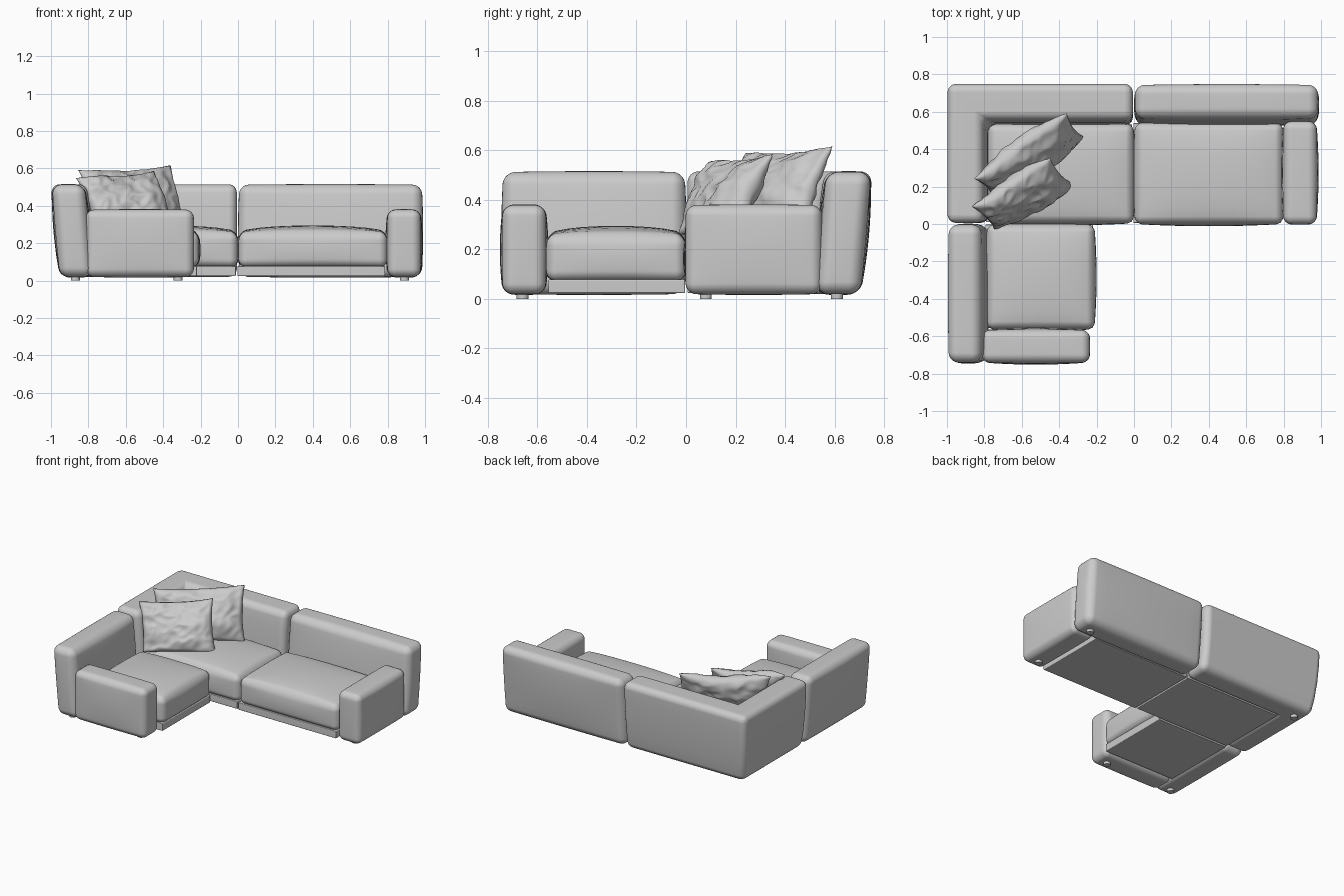
import bpy, bmesh, math
from mathutils import Vector, noise

if "Cube" in bpy.data.objects:
    bpy.data.objects.remove(bpy.data.objects["Cube"])


def finish(bm, name):
    bmesh.ops.recalc_face_normals(bm, faces=bm.faces)
    me = bpy.data.meshes.new(name)
    bm.to_mesh(me)
    bm.free()
    ob = bpy.data.objects.new(name, me)
    bpy.context.collection.objects.link(ob)
    for p in me.polygons:
        p.use_smooth = True
    return ob


def soft_box(name, lo, hi, r, bulge=(0, 0, 0), crown=0, lean=(0, 0)):
    """Upholstered block: rounded edges, puffed sides, crowned top, optional lean."""
    lo, hi = Vector(lo), Vector(hi)
    c, h = (lo + hi) / 2, (hi - lo) / 2
    bm = bmesh.new()
    bmesh.ops.create_cube(bm, size=2)
    bmesh.ops.subdivide_edges(bm, edges=bm.edges[:], cuts=19, use_grid_fill=True)
    for v in bm.verts:
        p, q = Vector(), Vector()
        for i in range(3):
            u, s = abs(v.co[i]), math.copysign(1, v.co[i])
            k = h[i] - r
            # outer half of the grid forms the rounded edge
            d = k * u / 0.5 if u < 0.5 else k + r * math.tan((u - 0.5) / 0.5 * math.pi / 4)
            p[i], q[i] = s * d, s * min(d, k)
        if (p - q).length > 1e-6:
            p = q + (p - q).normalized() * r
        n = [max(-1, min(1, p[i] / h[i])) for i in range(3)]
        f = [1 - t * t for t in n]
        for i in range(3):
            p[i] += bulge[i] * n[i] * f[i - 1] * f[i - 2]
        if n[2] > 0:
            p.z += crown * n[2] * math.sqrt(f[0] * f[1])
        t = (n[2] + 1) / 2
        v.co = c + p + Vector((lean[0] * t, lean[1] * t, 0))
    return finish(bm, name)


def pillow(name, tl, tr, br, bl, thick, seed):
    """Creased scatter cushion spanned between four corner points."""
    tl, tr, br, bl = map(Vector, (tl, tr, br, bl))
    nrm = (tr - tl).cross(bl - tl).normalized()
    n = 44
    bm = bmesh.new()
    for side in (1, -1):
        rows = []
        for j in range(n + 1):
            row = []
            for i in range(n + 1):
                u, v = 2 * i / n - 1, 2 * j / n - 1
                a, b = 1 - u * u, 1 - v * v
                # edges pull in between the corners
                s = (u * (1 - 0.06 * b) + 1) / 2
                w = (v * (1 - 0.07 * a) + 1) / 2
                p = tl.lerp(tr, s).lerp(bl.lerp(br, s), w)
                fill = (a * b) ** 0.45
                crease = noise.noise(Vector((u * 2.2 + v, v * 2.5 - u, seed + side)))
                fold = abs(noise.noise(Vector((u * 3, v * 3 + u * 2, seed + 5 * side))))
                d = thick * fill + min(1, fill * 2) * (0.014 * crease - 0.022 * fold)
                p += nrm * (side * max(0, d) + 0.012 * math.sin(3 * u + 2 * v + seed))
                row.append(bm.verts.new(p))
            rows.append(row)
        for j in range(n):
            for i in range(n):
                bm.faces.new((rows[j][i], rows[j][i + 1], rows[j + 1][i + 1], rows[j + 1][i]))
    bmesh.ops.remove_doubles(bm, verts=bm.verts, dist=0.0004)
    return finish(bm, name)


def corner_back(name):
    """L-shaped corner backrest lofted through outlines that widen upward."""
    bm = bmesh.new()
    rings = []
    # height, outer offset, inner offset
    for z, o, i in ((0.02, 0.045, 0.0), (0.14, 0.025, 0.003), (0.27, 0.011, 0.008),
                    (0.40, 0.003, 0.018), (0.515, 0.0, 0.035)):
        x0, y1, xi, yi = -0.998 + o, 0.75 - o, -0.775 - i, 0.525 + i
        pts = ((x0, y1), (-0.006, y1), (-0.006, yi), (xi, yi), (xi, 0.006), (x0, 0.006))
        rings.append([bm.verts.new((x, y, z)) for x, y in pts])
    for a, b in zip(rings, rings[1:]):
        for k in range(6):
            m = (k + 1) % 6
            bm.faces.new((a[k], a[m], b[m], b[k]))
    for ring in (rings[0], rings[-1]):
        # two quads meeting in the mitre
        bm.faces.new([ring[k] for k in (0, 1, 2, 3)])
        bm.faces.new([ring[k] for k in (0, 3, 4, 5)])
    ob = finish(bm, name)
    bev = ob.modifiers.new("bevel", 'BEVEL')
    bev.width, bev.segments = 0.045, 6
    bev.limit_method, bev.angle_limit = 'ANGLE', math.radians(35)
    ob.modifiers.new("normals", 'WEIGHTED_NORMAL')
    return ob


# Backrests
corner_back("corner_backrest")
soft_box("right_backrest", (0.008, 0.525, 0.02), (0.982, 0.705, 0.512), 0.05,
         (0.008, 0.014, 0.004), lean=(0.0, 0.042))
soft_box("left_backrest", (-0.952, -0.738, 0.02), (-0.778, -0.006, 0.512), 0.05,
         (0.014, 0.008, 0.004), lean=(-0.042, 0.0))

# Armrests
soft_box("right_armrest", (0.80, 0.0, 0.02), (0.975, 0.548, 0.378), 0.042, (0.012, 0.004, 0.004))
soft_box("front_armrest", (-0.812, -0.74, 0.02), (-0.238, -0.568, 0.378), 0.042, (0.004, 0.012, 0.004))

# Seat cushions and the plinths below them
seats = {
    "corner": ((-0.78, 0.004), (-0.004, 0.535)),
    "right": ((0.006, 0.0), (0.795, 0.54)),
    "left": ((-0.785, -0.562), (-0.212, -0.004)),
}
for key, ((x0, y0), (x1, y1)) in seats.items():
    soft_box(key + "_seat", (x0, y0, 0.072), (x1, y1, 0.255), 0.04, (0.012, 0.012, 0), crown=0.04)
    soft_box(key + "_plinth", (x0 - 0.01, y0 + 0.006, 0.024), (x1 - 0.008, y1, 0.078), 0.005)

# Feet
for k, (x, y) in enumerate(((-0.87, -0.66), (-0.32, -0.66), (0.89, 0.08), (0.89, 0.61), (-0.87, 0.61))):
    bpy.ops.mesh.primitive_cylinder_add(vertices=24, radius=0.024, depth=0.035, location=(x, y, 0.0175))
    bpy.context.object.name = f"foot_{k + 1}"
    bpy.ops.object.shade_smooth_by_angle()

# Scatter cushions
pillow("back_pillow", (-0.86, 0.25, 0.585), (-0.365, 0.60, 0.612), (-0.26, 0.455, 0.27),
       (-0.75, 0.13, 0.27), 0.088, 3.1)
pillow("front_pillow", (-0.87, 0.10, 0.545), (-0.45, 0.355, 0.585), (-0.32, 0.205, 0.26),
       (-0.74, -0.04, 0.265), 0.088, 8.7)
